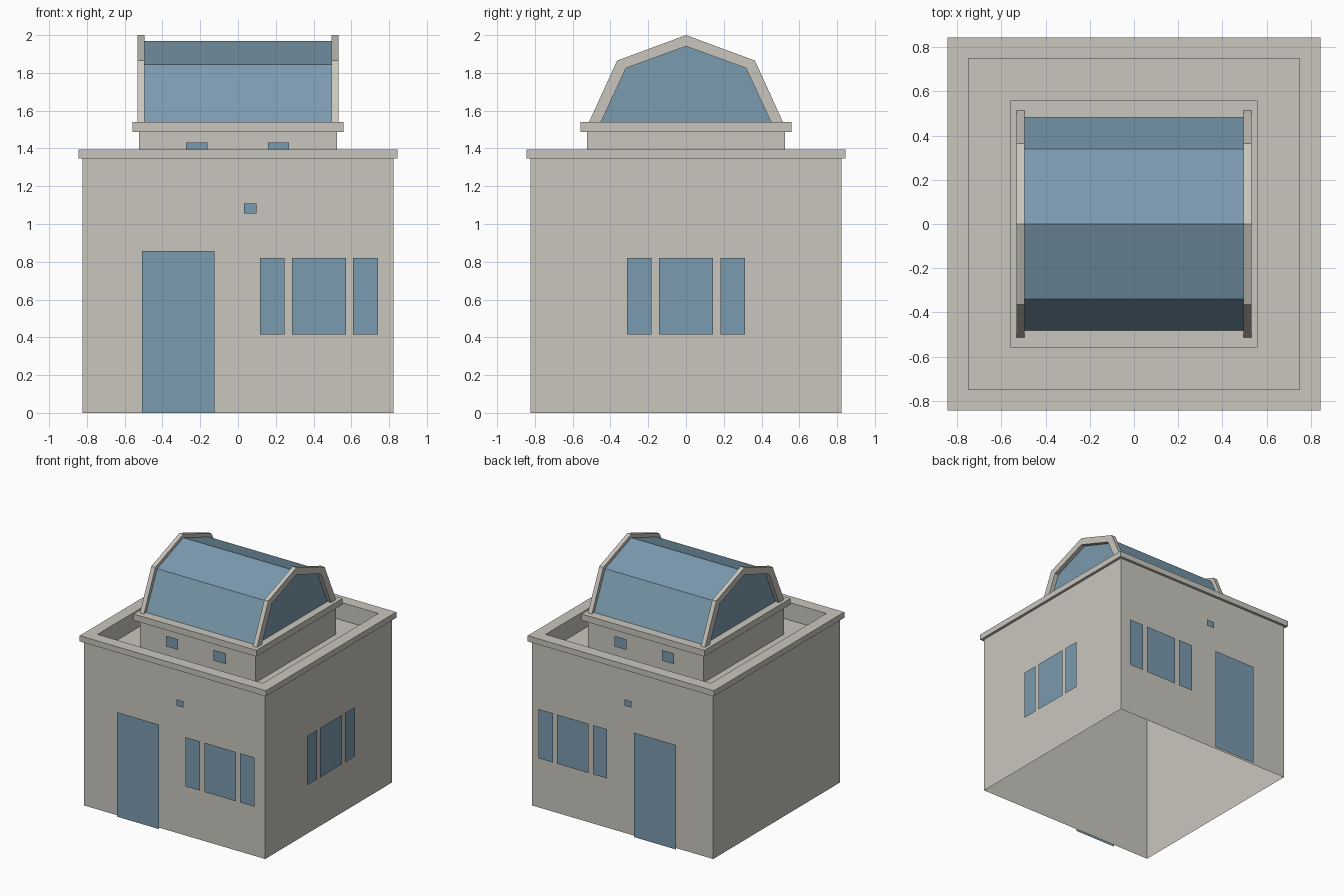
import bpy
import bmesh

cube = bpy.data.objects.get("Cube")
if cube:
    bpy.data.objects.remove(cube, do_unlink=True)


def make_material(name, color):
    mat = bpy.data.materials.new(name)
    mat.use_nodes = True
    mat.diffuse_color = color
    mat.node_tree.nodes["Principled BSDF"].inputs["Base Color"].default_value = color
    return mat


stone = make_material("warm grey stone", (0.585, 0.565, 0.512, 1))
glass = make_material("blue glass", (0.195, 0.325, 0.425, 1))


def finish(name, bm, mat):
    mesh = bpy.data.meshes.new(name)
    bm.to_mesh(mesh)
    bm.free()
    mesh.materials.append(mat)
    obj = bpy.data.objects.new(name, mesh)
    bpy.context.collection.objects.link(obj)


def square_loft(name, profile, mat):
    """Sweep (half width, height) points around a square, closed on top, open below."""
    bm = bmesh.new()
    rings = [[bm.verts.new((sx * h, sy * h, z))
              for sx, sy in ((-1, -1), (1, -1), (1, 1), (-1, 1))]
             for h, z in profile]
    for low, high in zip(rings, rings[1:]):
        for i in range(4):
            j = (i + 1) % 4
            bm.faces.new((low[i], low[j], high[j], high[i]))
    bm.faces.new(rings[-1])
    finish(name, bm, mat)


def gambrel(foot, knee, knee_z, peak_z):
    return [(-foot, CURB_TOP), (-knee, knee_z), (0, peak_z),
            (knee, knee_z), (foot, CURB_TOP)]


def extrude_x(name, outline, x0, x1, mat):
    """Prism along x from a (y, z) outline."""
    bm = bmesh.new()
    face = bm.faces.new([bm.verts.new((x0, y, z)) for y, z in outline])
    moved = bmesh.ops.extrude_face_region(bm, geom=[face], use_keep_orig=True)["geom"]
    verts = [g for g in moved if isinstance(g, bmesh.types.BMVert)]
    bmesh.ops.translate(bm, vec=(x1 - x0, 0, 0), verts=verts)
    bmesh.ops.recalc_face_normals(bm, faces=bm.faces)
    finish(name, bm, mat)


def panel(name, side, wall, span, heights):
    """Flat glass pane standing just off the front, back or left wall."""
    out = (wall + PANE_GAP) * (-1 if side == "front" else 1)
    (a, b), (low, high) = span, heights
    if side == "back":
        a, b = b, a
    bm = bmesh.new()
    corners = ((a, low), (b, low), (b, high), (a, high))
    bm.faces.new([bm.verts.new((out, s, z) if side == "left" else (s, out, z))
                  for s, z in corners])
    finish(side + "_" + name, bm, glass)


WALL, CURB, CURB_TOP, ROOF, PANE_GAP = 0.823, 0.523, 1.54, 1.25, 0.021

# Hollow walls with overhanging coping and sunken roof
square_loft("walls_and_parapet", [(WALL, 0), (WALL, 1.348), (0.845, 1.348),
                                  (0.845, 1.395), (0.75, 1.395), (0.75, ROOF)], stone)

# Skylight curb with cap
square_loft("skylight_curb", [(CURB, ROOF), (CURB, 1.488), (0.558, 1.488),
                              (0.558, CURB_TOP)], stone)

# Skylight glazing
extrude_x("skylight_glass", gambrel(0.483, 0.34, 1.845, 1.97), -0.497, 0.497, glass)

# Arched end frames
arch = gambrel(0.513, 0.365, 1.865, 2.0) + gambrel(0.45, 0.318, 1.825, 1.941)[::-1]
for label, sign in (("right", -1), ("left", 1)):
    extrude_x(label + "_skylight_frame", arch, sign * 0.495, sign * 0.531, stone)


def window_group(side, center):
    for label, offset, half in (("window_a", -0.247, 0.065),
                                ("window_b", 0, 0.143),
                                ("window_c", 0.247, 0.065)):
        mid = center + offset
        panel(label, side, WALL, (mid - half, mid + half), (0.415, 0.819))


# Front and back openings
for side, shift, vent_x in (("front", 0, 0.065), ("back", 0.008, -0.065)):
    panel("door", side, WALL, (shift - 0.508, shift - 0.125), (0, 0.857))
    window_group(side, shift + 0.428)
    panel("vent", side, WALL, (vent_x - 0.033, vent_x + 0.033), (1.055, 1.108))
    for label, x in (("curb_window_a", -0.218), ("curb_window_b", 0.214)):
        panel(label, side, CURB, (x - 0.056, x + 0.056), (1.345, 1.432))

# Left wall windows
window_group("left", 0)
